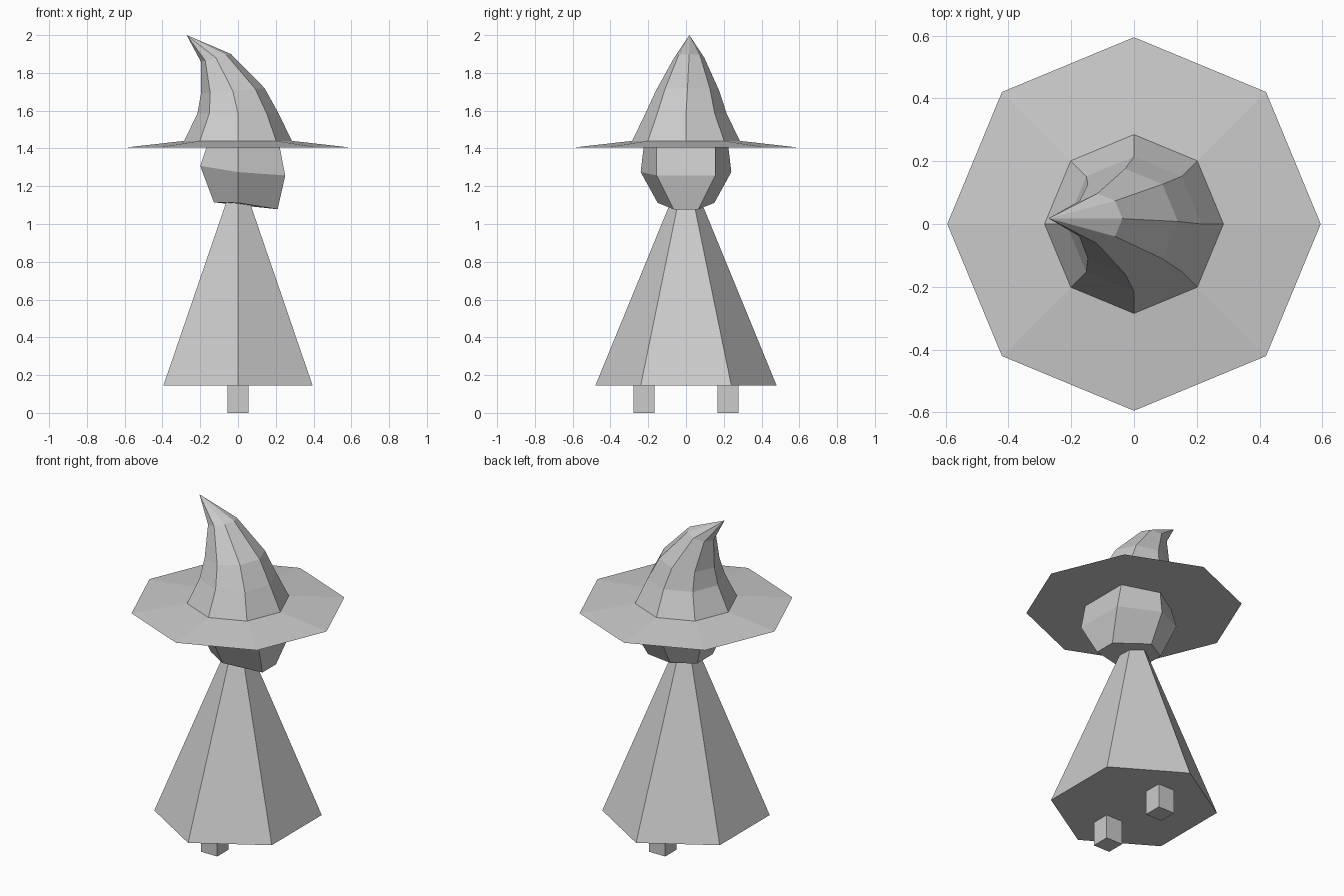
import bpy, bmesh
from math import cos, sin, pi

if "Cube" in bpy.data.objects:
    bpy.data.objects.remove(bpy.data.objects["Cube"])


def ring(n, cx, cy, z, rx, ry, tilt=0.0, start=0.0):
    """Polygon ring; tilt is the z rise per unit of x from its centre."""
    pts = []
    for i in range(n):
        a = start + 2 * pi * i / n
        dx, dy = rx * cos(a), ry * sin(a)
        pts.append((cx + dx, cy + dy, z + tilt * dx))
    return pts


def loft(name, rings, tip=None):
    """Skin stacked rings, capping the bottom and closing the top (or meeting at a tip)."""
    bm = bmesh.new()
    loops = [[bm.verts.new(p) for p in r] for r in rings]
    n = len(loops[0])
    for lo, hi in zip(loops, loops[1:]):
        for i in range(n):
            j = (i + 1) % n
            bm.faces.new((lo[i], lo[j], hi[j], hi[i]))
    bm.faces.new(loops[0][::-1])
    if tip:
        t = bm.verts.new(tip)
        for i in range(n):
            bm.faces.new((loops[-1][i], loops[-1][(i + 1) % n], t))
    else:
        bm.faces.new(loops[-1])
    bmesh.ops.recalc_face_normals(bm, faces=bm.faces)
    me = bpy.data.meshes.new(name)
    bm.to_mesh(me)
    bm.free()
    ob = bpy.data.objects.new(name, me)
    bpy.context.collection.objects.link(ob)
    return ob


def head_ring(right, middle, left):
    """Six-sided ring mirrored in y from three (x, y, z) points."""
    half = [right, middle, left]
    return half + [(x, -y, z) for x, y, z in reversed(half)]


# Pointed hat with wide brim and a bent tip
loft("hat", [
    ring(8, 0, 0, 1.405, 0.595, 0.595),
    ring(8, 0, 0, 1.44, 0.285, 0.285),
    ring(8, 0, 0, 1.585, 0.215, 0.215),
    ring(8, -0.028, 0.008, 1.705, 0.168, 0.168, 0.09),
    ring(8, -0.117, 0.017, 1.88, 0.08, 0.08, 0.25),
], tip=(-0.272, 0.018, 2.0))

# Head, jutting forward along +x
loft("head", [
    head_ring((0.21, 0.065, 1.078), (0, 0.15, 1.112), (-0.128, 0.075, 1.115)),
    head_ring((0.25, 0.155, 1.257), (0, 0.24, 1.275), (-0.2, 0.125, 1.308)),
    head_ring((0.22, 0.155, 1.41), (0, 0.224, 1.41), (-0.165, 0.12, 1.41)),
])

# Six-sided robe
loft("robe", [
    ring(6, 0, 0, 0.145, 0.456, 0.475, start=pi / 6),
    ring(6, 0, 0, 1.13, 0.066, 0.075, start=pi / 6),
])
for v in bpy.data.objects["robe"].data.vertices:
    v.co.y *= 1.01

# Feet
for side, label in ((-1, "front"), (1, "back")):
    bpy.ops.mesh.primitive_cube_add(size=1, location=(0, side * 0.223, 0.075))
    foot = bpy.context.object
    foot.name = label + "_foot"
    foot.scale = (0.11, 0.11, 0.15)
